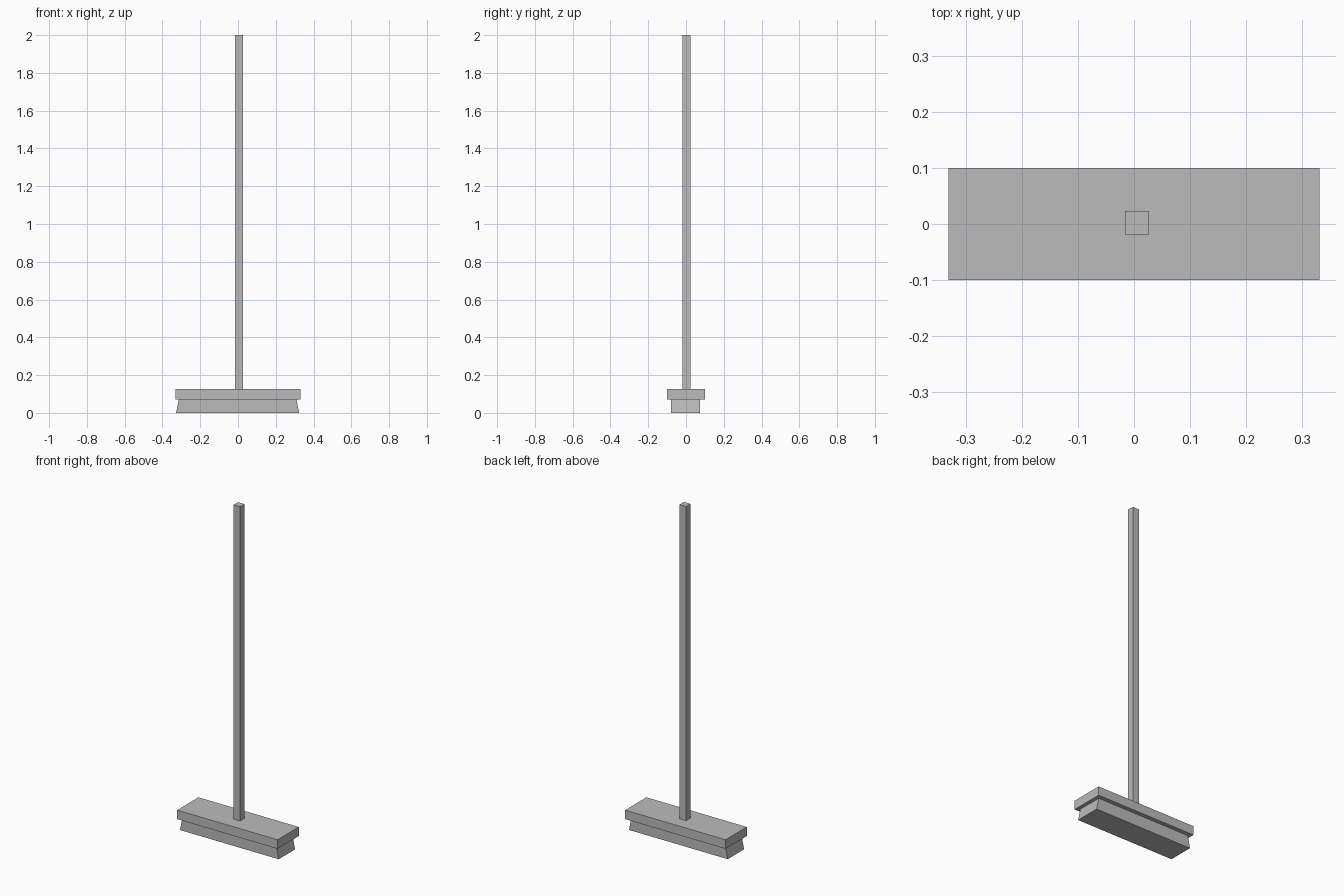
import bpy
import bmesh

cube = bpy.data.objects.get("Cube")
if cube:
    bpy.data.objects.remove(cube, do_unlink=True)

GREY = (0.5, 0.5, 0.5, 1)
mat = bpy.data.materials.new("plain_grey")
mat.use_nodes = True
mat.diffuse_color = GREY
mat.node_tree.nodes["Principled BSDF"].inputs["Base Color"].default_value = GREY


def block(name, x, y, z, top_inset=0):
    """Box between (low, high) pairs; top_inset narrows the top along x."""
    bm = bmesh.new()
    bmesh.ops.create_cube(bm, size=1)
    for v in bm.verts:
        upper = v.co.z > 0
        side = 1 if v.co.x > 0 else -1
        v.co.x = x[side > 0] - (side * top_inset if upper else 0)
        v.co.y = y[v.co.y > 0]
        v.co.z = z[upper]
    mesh = bpy.data.meshes.new(name)
    bm.to_mesh(mesh)
    bm.free()
    mesh.materials.append(mat)
    obj = bpy.data.objects.new(name, mesh)
    bpy.context.collection.objects.link(obj)
    return obj


# Bristles flare outwards towards the floor
block("bristles", (-0.328, 0.324), (-0.079, 0.075), (0, 0.072), top_inset=0.015)
# Flat wooden head
block("broom_head", (-0.331, 0.331), (-0.1, 0.1), (0.072, 0.126))
# Long square handle standing on the head
block("handle", (-0.016, 0.027), (-0.019, 0.023), (0.126, 2))
